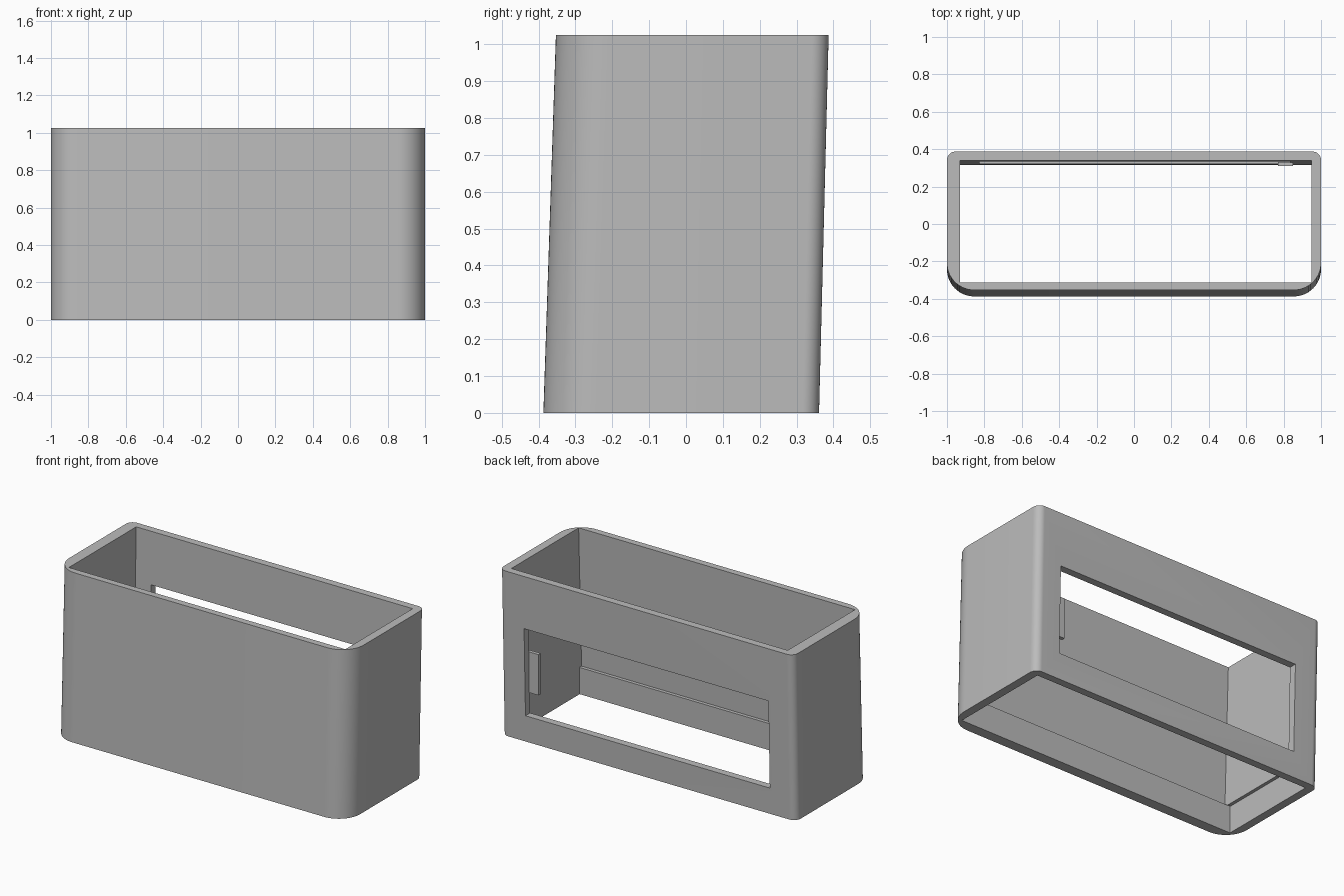
import bpy, bmesh, math

cube = bpy.data.objects.get("Cube")
if cube:
    bpy.data.objects.remove(cube, do_unlink=True)

H = 1.025          # overall height
STEP = 0.165       # height of the inner ledge

grey = bpy.data.materials.new("plain grey")
grey.use_nodes = True
grey.diffuse_color = (0.5, 0.5, 0.5, 1)
grey.node_tree.nodes["Principled BSDF"].inputs["Base Color"].default_value = (0.5, 0.5, 0.5, 1)


def loft(name, low, high, z0, z1):
    """Closed solid between two outlines with the same point count."""
    bm = bmesh.new()
    a = [bm.verts.new((x, y, z0)) for x, y in low]
    b = [bm.verts.new((x, y, z1)) for x, y in high]
    n = len(a)
    for i in range(n):
        j = (i + 1) % n
        bm.faces.new((a[i], a[j], b[j], b[i]))
    bm.faces.new(a[::-1])
    bm.faces.new(b)
    me = bpy.data.meshes.new(name)
    bm.to_mesh(me)
    bm.free()
    me.materials.append(grey)
    ob = bpy.data.objects.new(name, me)
    bpy.context.collection.objects.link(ob)
    return ob


def rect(x0, x1, y0, y1):
    return [(x0, y0), (x1, y0), (x1, y1), (x0, y1)]


def rounded(y0, y1, front_r=0.145, back_r=0.045, steps=14):
    """Counter-clockwise outline, wide radius in front, small radius behind."""
    corners = [(-1, y0, front_r, 180), (1, y0, front_r, 270),
               (1, y1, back_r, 0), (-1, y1, back_r, 90)]
    pts = []
    for x, y, r, start in corners:
        cx = x - math.copysign(r, x)
        cy = y - math.copysign(r, y)
        for i in range(steps + 1):
            t = math.radians(start + 90 * i / steps)
            pts.append((cx + r * math.cos(t), cy + r * math.sin(t)))
    return pts


def cut(target, cutter):
    cutter.hide_render = True
    mod = target.modifiers.new("cut", 'BOOLEAN')
    mod.operation = 'DIFFERENCE'
    mod.solver = 'EXACT'
    mod.object = cutter
    bpy.context.view_layer.objects.active = target
    bpy.ops.object.modifier_apply(modifier=mod.name)
    bpy.data.objects.remove(cutter, do_unlink=True)


# Leaning outer shell
shell = loft("shell", rounded(-0.387, 0.361), rounded(-0.353, 0.387), 0, H)

# Main cavity, following the lean, open at the top
top = H + 0.1
cut(shell, loft("cavity_cutter", rect(-0.93, 0.948, -0.341, 0.321),
                rect(-0.93, 0.948, -0.309, 0.343), STEP, top))

# Lower opening, offset from the cavity to leave a ledge
cut(shell, loft("opening_cutter", rect(-0.95, 0.948, -0.323, 0.313),
                rect(-0.95, 0.948, -0.32, 0.32), -0.05, STEP))

# Window through the back wall
window = rect(-0.825, 0.835, 0.2, 0.5)
cut(shell, loft("window_cutter", window, window, 0.16, 0.70))

# Small tab on the inside of the back wall
tab = rect(0.77, 0.85, 0.31, 0.332)
loft("inner_tab", tab, tab, 0.29, 0.54)

# Smooth rounded corners, sharp edges elsewhere
bpy.ops.object.select_all(action='DESELECT')
shell.select_set(True)
bpy.context.view_layer.objects.active = shell
bpy.ops.object.shade_smooth_by_angle(angle=math.radians(30))
